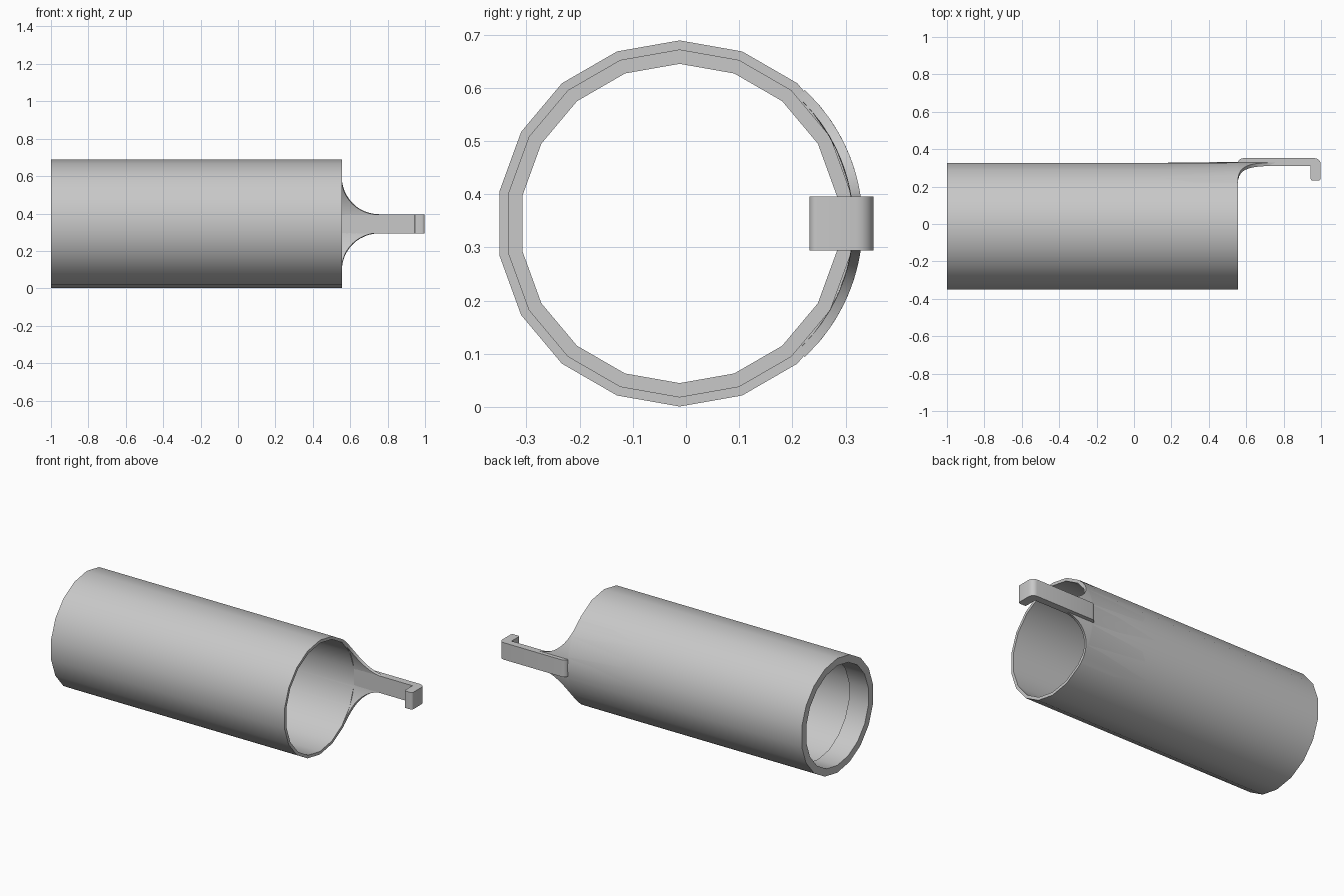
import bpy, bmesh, math

if "Cube" in bpy.data.objects:
    bpy.data.objects.remove(bpy.data.objects["Cube"])

CY, CZ = -0.012, 0.345        # tube axis
R_OUT, R_IN, R_LIP = 0.344, 0.326, 0.30
X_BACK, X_LIP, X_MOUTH = -1.0, -0.87, 0.555
STRAP_HALF = 0.051            # half height of the strap

grey = bpy.data.materials.new("light_grey")
grey.use_nodes = True
grey.diffuse_color = (0.58, 0.58, 0.58, 1)
grey.node_tree.nodes["Principled BSDF"].inputs["Base Color"].default_value = grey.diffuse_color


def finish(bm, name):
    bmesh.ops.recalc_face_normals(bm, faces=bm.faces)
    mesh = bpy.data.meshes.new(name)
    bm.to_mesh(mesh)
    bm.free()
    mesh.materials.append(grey)
    ob = bpy.data.objects.new(name, mesh)
    bpy.context.collection.objects.link(ob)
    bpy.ops.object.select_all(action='DESELECT')
    ob.select_set(True)
    bpy.context.view_layer.objects.active = ob
    bpy.ops.object.shade_smooth_by_angle(angle=math.radians(32))
    return ob


def polar(x, r, a):
    return (x, CY + r * math.cos(a), CZ + r * math.sin(a))


def skin(bm, rings):
    """Close a row of vertex loops, each loop joined to the next."""
    for a, b in zip(rings, rings[1:]):
        n = len(a)
        for i in range(n):
            j = (i + 1) % n
            bm.faces.new((a[i], a[j], b[j], b[i]))


# Tube: lathed wall with a thicker lip at the closed-down end
bm = bmesh.new()
profile = [(X_BACK, R_LIP), (X_BACK, R_OUT), (X_MOUTH, R_OUT),
           (X_MOUTH, R_IN), (X_LIP, R_IN), (X_LIP, R_LIP)]
SIDES = 18
rings = [[bm.verts.new(polar(x, r, math.radians(10) + math.tau * i / SIDES))
          for i in range(SIDES)] for x, r in profile]
skin(bm, rings + rings[:1])
finish(bm, "tube")

# Flared tongue: curved plate narrowing with a fillet from the tube to the strap
bm = bmesh.new()
FILLET, STEPS = 0.2, 12
stations = [(0.1, STRAP_HALF + FILLET, 0.3385)]
for k in range(STEPS + 1):
    t = math.pi / 2 * k / STEPS
    x = X_MOUTH + FILLET * (1 - math.cos(t))
    stations.append((x, STRAP_HALF + FILLET * (1 - math.sin(t)), R_OUT))
rings = []
for x, half, r in stations:
    a = math.asin(half / R_OUT)
    angles = [a * (i / 6 - 1) for i in range(13)]
    rings.append([bm.verts.new(polar(x, r, t)) for t in angles] +
                 [bm.verts.new(polar(x, R_IN, t)) for t in reversed(angles)])
skin(bm, rings)
bm.faces.new(rings[0])
bm.faces.new(rings[-1])
finish(bm, "flared_tongue")

# Strap with hooked end: outline extruded upward, corners rounded
bm = bmesh.new()
outline = [(X_MOUTH, 0.31, 0), (0.945, 0.31, 0), (0.945, 0.232, 0.008),
           (0.998, 0.232, 0.014), (0.998, 0.352, 0.032), (X_MOUTH, 0.352, 0.03)]
low = [bm.verts.new((x, y, CZ - STRAP_HALF)) for x, y, _ in outline]
high = [bm.verts.new((x, y, CZ + STRAP_HALF)) for x, y, _ in outline]
skin(bm, [low, high])
bm.faces.new(low)
bm.faces.new(high)
corners = [(bm.edges.get((a, b)), p[2]) for a, b, p in zip(low, high, outline)]
for edge, width in corners:
    if width:
        bmesh.ops.bevel(bm, geom=[edge], offset=width, segments=5,
                        profile=0.5, affect='EDGES')
finish(bm, "hook_strap")
